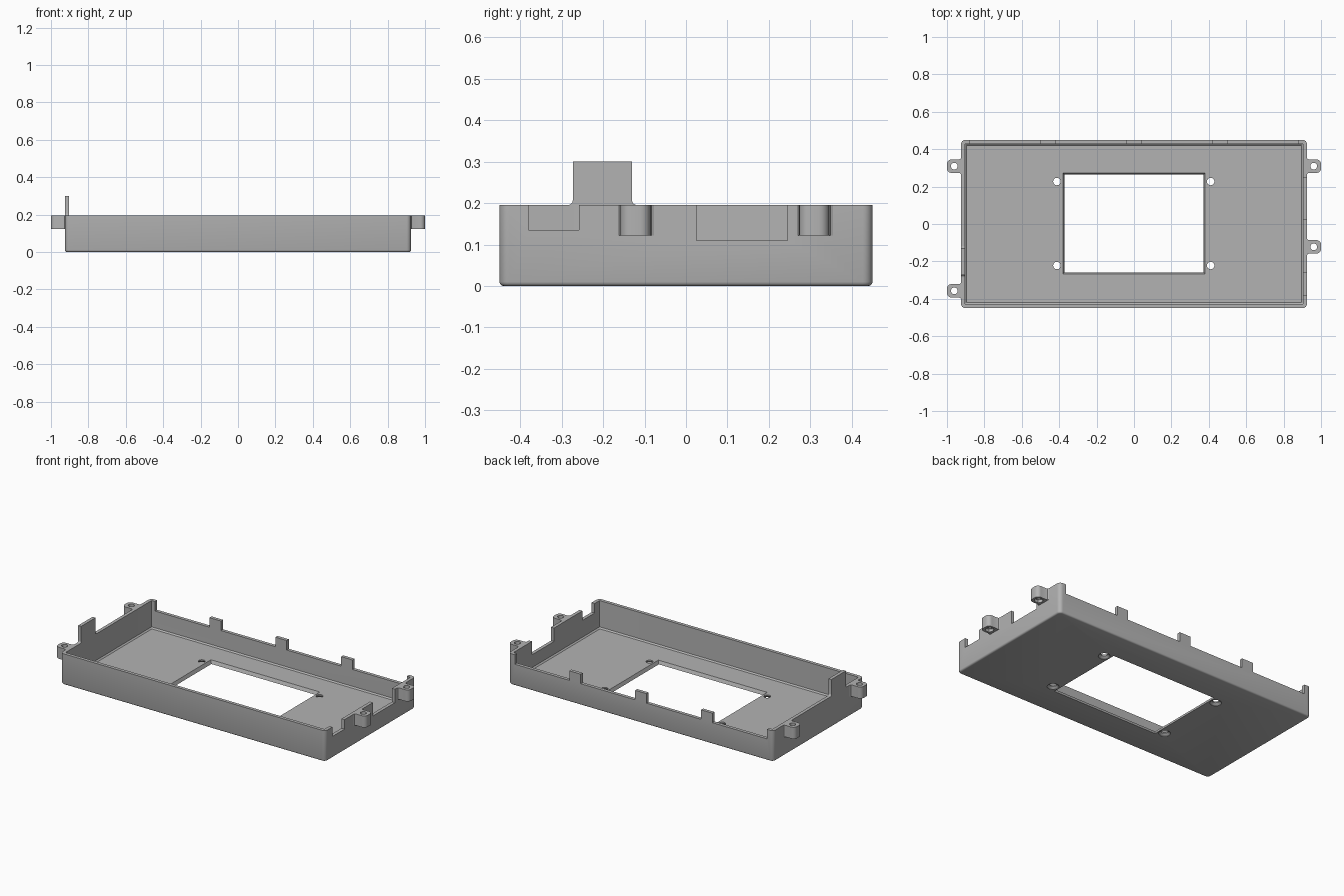
import bpy, bmesh, math
from mathutils import Vector

cube = bpy.data.objects.get("Cube")
if cube:
    bpy.data.objects.remove(cube)

HX, HY, H = 0.925, 0.45, 0.195      # half length, half depth, rim height
WALL, FLOOR = 0.021, 0.021

grey = bpy.data.materials.new("plain_grey")
grey.use_nodes = True
COLOR = (0.45, 0.45, 0.45, 1)
grey.diffuse_color = COLOR
grey.node_tree.nodes["Principled BSDF"].inputs["Base Color"].default_value = COLOR


def loft(name, loops):
    """Closed solid skinned through equal-length loops, capped at both ends."""
    bm = bmesh.new()
    rings = [[bm.verts.new(p) for p in loop] for loop in loops]
    n = len(rings[0])
    for a, b in zip(rings, rings[1:]):
        for i in range(n):
            j = (i + 1) % n
            bm.faces.new((a[i], a[j], b[j], b[i]))
    bm.faces.new(rings[0][::-1])
    bm.faces.new(rings[-1])
    bmesh.ops.recalc_face_normals(bm, faces=bm.faces)
    mesh = bpy.data.meshes.new(name)
    bm.to_mesh(mesh)
    bm.free()
    mesh.materials.append(grey)
    obj = bpy.data.objects.new(name, mesh)
    bpy.context.collection.objects.link(obj)
    return obj


def arc(cx, cy, r, start, end, steps=6):
    return [(cx + r * math.cos(math.radians(start + (end - start) * i / steps)),
             cy + r * math.sin(math.radians(start + (end - start) * i / steps)))
            for i in range(steps + 1)]


def rounded_rect(hx, hy, r, z):
    pts = []
    for k, (sx, sy) in enumerate([(1, 1), (-1, 1), (-1, -1), (1, -1)]):
        pts += arc(sx * (hx - r), sy * (hy - r), r, 90 * k, 90 * k + 90)
    return [Vector((x, y, z)) for x, y in pts]


def rect(x0, x1, y0, y1, z):
    return [Vector(p) for p in ((x0, y0, z), (x1, y0, z), (x1, y1, z), (x0, y1, z))]


def box(x0, x1, y0, y1, z0, z1):
    return loft("cutter", [rect(x0, x1, y0, y1, z) for z in (z0, z1)])


def lathe(x, y, profile, sides=24):
    """Round cutter from (radius, z) pairs."""
    return loft("cutter", [[Vector((px, py, z)) for px, py in
                            arc(x, y, r, 0, 360, sides)[:-1]] for r, z in profile])


def cut(obj, cutters):
    for c in cutters:
        c.hide_render = True
        mod = obj.modifiers.new("cut", 'BOOLEAN')
        mod.operation, mod.solver, mod.object = 'DIFFERENCE', 'EXACT', c
    deps = bpy.context.evaluated_depsgraph_get()
    mesh = bpy.data.meshes.new_from_object(obj.evaluated_get(deps))
    obj.modifiers.clear()
    obj.data = mesh
    for c in cutters:
        bpy.data.objects.remove(c)


def smooth(obj):
    bpy.ops.object.select_all(action='DESELECT')
    obj.select_set(True)
    bpy.context.view_layer.objects.active = obj
    bpy.ops.object.shade_smooth_by_angle(angle=math.radians(32))


# Open tray: rounded outside, rim, inside wall, floor
sections = [(0.010, 0), (0.005, 0.0015), (0.0015, 0.005), (0, 0.010), (0, H),
            (WALL, H), (WALL, FLOOR + 0.008), (WALL + 0.008, FLOOR)]
tray = loft("tray", [rounded_rect(HX - d, HY - d, max(0.024 - d, 0.005), z)
                     for d, z in sections])

# Display window with slightly sloped sides
cutters = [loft("cutter", [rect(-0.371 - d, 0.371 + d, -0.258 - d, 0.264 + d, z)
                           for d, z in ((0, -0.02), (0, 0), (0.009, FLOOR), (0.009, 0.05))])]

# Countersunk screw holes around the window
for x in (-0.412, 0.41):
    for y in (-0.222, 0.227):
        cutters.append(lathe(x, y, [(0.034, -0.01), (0.034, 0.002), (0.02, 0.013), (0.02, 0.05)]))

# Gaps in the back rim, leaving three tabs and the corners
for x0, x1 in ((-0.88, -0.5), (-0.42, -0.04), (0.04, 0.42), (0.5, 0.88)):
    cutters.append(box(x0, x1, HY - 0.04, HY + 0.05, 0.135, 0.3))

# Connector notches in the +x wall
for y0, y1, z in ((-0.38, -0.258, 0.135), (0.025, 0.245, 0.11)):
    cutters.append(box(HX - 0.04, HX + 0.05, y0, y1, z, 0.3))
cut(tray, cutters)
smooth(tray)

# Upright tab on the -x wall, flared at its foot
TOP, R = 0.3, 0.012
tab_outline = (arc(-0.273 - R, H + R, R, -90, 0) + [(-0.273, TOP), (-0.13, TOP)]
               + arc(-0.13 + R, H + R, R, 180, 270))
tab = loft("upright_tab", [[Vector((x, y, z)) for y, z in tab_outline]
                           for x in (-HX, -HX + WALL)])
smooth(tab)


# Screw ears: flared at the wall, rounded outside, with a nut pocket below
def ear(name, side, y):
    half = [(0, 0.045), (0.003, 0.039), (0.01, 0.036)] + arc(0.05, 0.011, 0.025, 90, 0)
    outline = half + [(u, -v) for u, v in reversed(half)]
    obj = loft(name, [[Vector((side * (HX + u), y + v, z)) for u, v in outline]
                      for z in (0.122, H)])
    hx = side * (HX + 0.036)
    cut(obj, [lathe(hx, y, [(0.018, 0.1), (0.018, 0.25)]),
              lathe(hx, y, [(0.026, 0.1), (0.026, 0.14)], 6)])
    smooth(obj)


ear("left_back_ear", 1, 0.309)
ear("left_front_ear", 1, -0.122)
ear("right_back_ear", -1, 0.309)
ear("right_front_ear", -1, -0.357)
